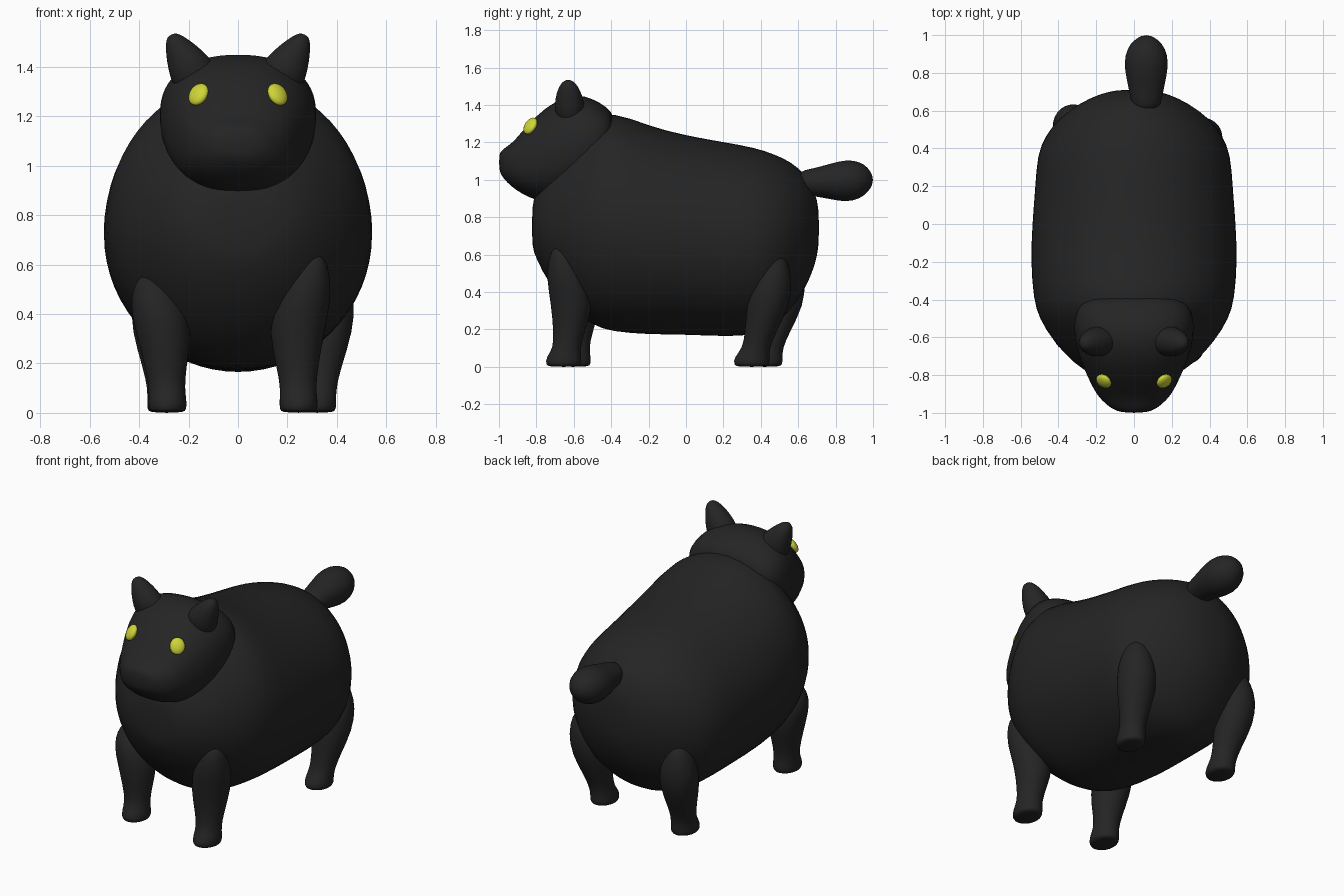
import bpy, bmesh, math
from mathutils import Vector

if "Cube" in bpy.data.objects:
    bpy.data.objects.remove(bpy.data.objects["Cube"])


def material(name, color, rough):
    m = bpy.data.materials.new(name)
    m.use_nodes = True
    m.diffuse_color = (*color, 1)
    bsdf = m.node_tree.nodes["Principled BSDF"]
    bsdf.inputs["Base Color"].default_value = (*color, 1)
    bsdf.inputs["Roughness"].default_value = rough
    return m


BLACK = material("black fur", (0.018, 0.018, 0.018), 0.8)
YELLOW = material("yellow eye", (0.62, 0.66, 0.04), 0.5)


def loft(name, sections, u, v, power=2.0, sides=32, mat=BLACK):
    """Skin a row of (centre, u radius, v radius) rings, closed at both ends."""
    u, v = Vector(u).normalized(), Vector(v).normalized()
    bm = bmesh.new()
    rings = []
    for centre, ru, rv in sections:
        ring = []
        for i in range(sides):
            a = math.tau * i / sides
            c, s = math.cos(a), math.sin(a)
            pu = math.copysign(abs(c) ** (2 / power), c)
            pv = math.copysign(abs(s) ** (2 / power), s)
            ring.append(bm.verts.new(Vector(centre) + u * ru * pu + v * rv * pv))
        rings.append(ring)
    for a, b in zip(rings, rings[1:]):
        for i in range(sides):
            j = (i + 1) % sides
            bm.faces.new((a[i], a[j], b[j], b[i]))
    bm.faces.new(rings[0])
    bm.faces.new(rings[-1])
    bmesh.ops.recalc_face_normals(bm, faces=bm.faces)
    for f in bm.faces:
        f.smooth = True
    mesh = bpy.data.meshes.new(name)
    bm.to_mesh(mesh)
    bm.free()
    obj = bpy.data.objects.new(name, mesh)
    bpy.context.collection.objects.link(obj)
    mesh.materials.append(mat)
    obj.modifiers.new("smooth", "SUBSURF").levels = 1
    obj.modifiers["smooth"].render_levels = 1
    return obj


def upright(rows):
    """Turn (y, bottom, top, half width) rows into rings facing along y."""
    return [((0, y, (lo + hi) / 2), w, (hi - lo) / 2) for y, lo, hi, w in rows]


# Body: a fat barrel sloping down to the rump
loft("body", upright([
    (-0.825, 0.64, 0.86, 0.12), (-0.80, 0.58, 0.95, 0.22), (-0.74, 0.45, 1.07, 0.32),
    (-0.62, 0.31, 1.20, 0.43), (-0.50, 0.22, 1.32, 0.505), (-0.40, 0.185, 1.375, 0.535),
    (-0.20, 0.17, 1.29, 0.55), (0.0, 0.17, 1.24, 0.542), (0.20, 0.16, 1.205, 0.525),
    (0.37, 0.165, 1.175, 0.515), (0.47, 0.21, 1.14, 0.47), (0.56, 0.30, 1.10, 0.40),
    (0.64, 0.42, 1.03, 0.29), (0.69, 0.54, 0.94, 0.18), (0.712, 0.65, 0.84, 0.08),
]), (1, 0, 0), (0, 0, 1))

# Head with a short blunt muzzle
loft("head", upright([
    (-1.0, 1.05, 1.14, 0.06), (-0.98, 1.01, 1.165, 0.12), (-0.93, 0.96, 1.195, 0.175),
    (-0.885, 0.93, 1.25, 0.21), (-0.80, 0.885, 1.345, 0.25), (-0.70, 0.88, 1.425, 0.295),
    (-0.58, 0.92, 1.46, 0.32), (-0.50, 1.0, 1.435, 0.318), (-0.42, 1.08, 1.39, 0.29),
    (-0.38, 1.13, 1.34, 0.20),
]), (1, 0, 0), (0, 0, 1), power=2.35)

# Legs: knee and foot positions differ, as the animal is walking
LEG_SIZES = [(0.0, 0.068), (0.015, 0.078), (0.05, 0.078), (0.10, 0.073), (0.18, 0.083),
             (0.33, 0.117), (0.46, 0.112), (0.56, 0.075), (0.62, 0.03)]


def leg(name, foot, knee, hip, lift):
    rings = []
    for z, r in LEG_SIZES:
        if z < 0.33:
            t = max(0, (z - 0.05) / 0.28)
            x, y = Vector(foot).lerp(Vector(knee), t)
        else:
            x, y = Vector(knee).lerp(Vector(hip), (z - 0.33) / 0.29)
            z = 0.33 + (z - 0.33) * lift
        toe = 0.018 if z < 0.08 else 0
        rings.append(((x, y - toe / 2, z), r, r + toe))
    loft(name, rings, (1, 0, 0), (0, 1, 0), sides=20)


leg("front_left_leg", (0.245, -0.645), (0.235, -0.605), (0.31, -0.675), 1.1)
leg("front_right_leg", (-0.285, -0.595), (-0.30, -0.57), (-0.36, -0.58), 0.8)
leg("rear_left_leg", (0.32, 0.36), (0.35, 0.44), (0.38, 0.48), 1.0)
leg("rear_right_leg", (-0.29, 0.43), (-0.315, 0.515), (-0.33, 0.545), 1.0)

# Ears and eyes, one of each per side
for side, word in ((1, "left"), (-1, "right")):
    base, tip = Vector((side * 0.175, -0.62, 1.36)), Vector((side * 0.272, -0.63, 1.53))
    across = (tip - base).cross(Vector((0, 1, 0)))
    loft(word + "_ear", [(base.lerp(tip, t), ru, rv) for t, ru, rv in (
        (-0.2, 0.09, 0.07), (0.1, 0.095, 0.083), (0.4, 0.08, 0.077),
        (0.7, 0.056, 0.06), (0.9, 0.036, 0.04), (1.0, 0.015, 0.016))],
        across, (0, 1, 0), sides=20)
    bpy.ops.mesh.primitive_uv_sphere_add(segments=20, ring_count=12, radius=1)
    eye = bpy.context.object
    eye.name = word + "_eye"
    eye.location = (side * 0.16, -0.832, 1.288)
    eye.scale = (0.044, 0.050, 0.024)
    normal = Vector((side * 0.5, -0.68, 0.5))
    eye.rotation_euler = normal.to_track_quat("Z", "Y").to_euler()
    eye.data.materials.append(YELLOW)
    bpy.ops.object.shade_smooth()

# Club-shaped tail, slightly off centre
loft("tail", [((0.065, y, z), ru, rv) for y, z, ru, rv in (
    (0.60, 0.985, 0.05, 0.05), (0.63, 0.985, 0.078, 0.068), (0.70, 0.988, 0.09, 0.078),
    (0.78, 0.992, 0.108, 0.098), (0.86, 0.995, 0.119, 0.115), (0.93, 0.998, 0.102, 0.10),
    (0.975, 1.0, 0.066, 0.066), (1.0, 1.0, 0.02, 0.02))],
    (1, 0, 0), (0, 0, 1), sides=24)
